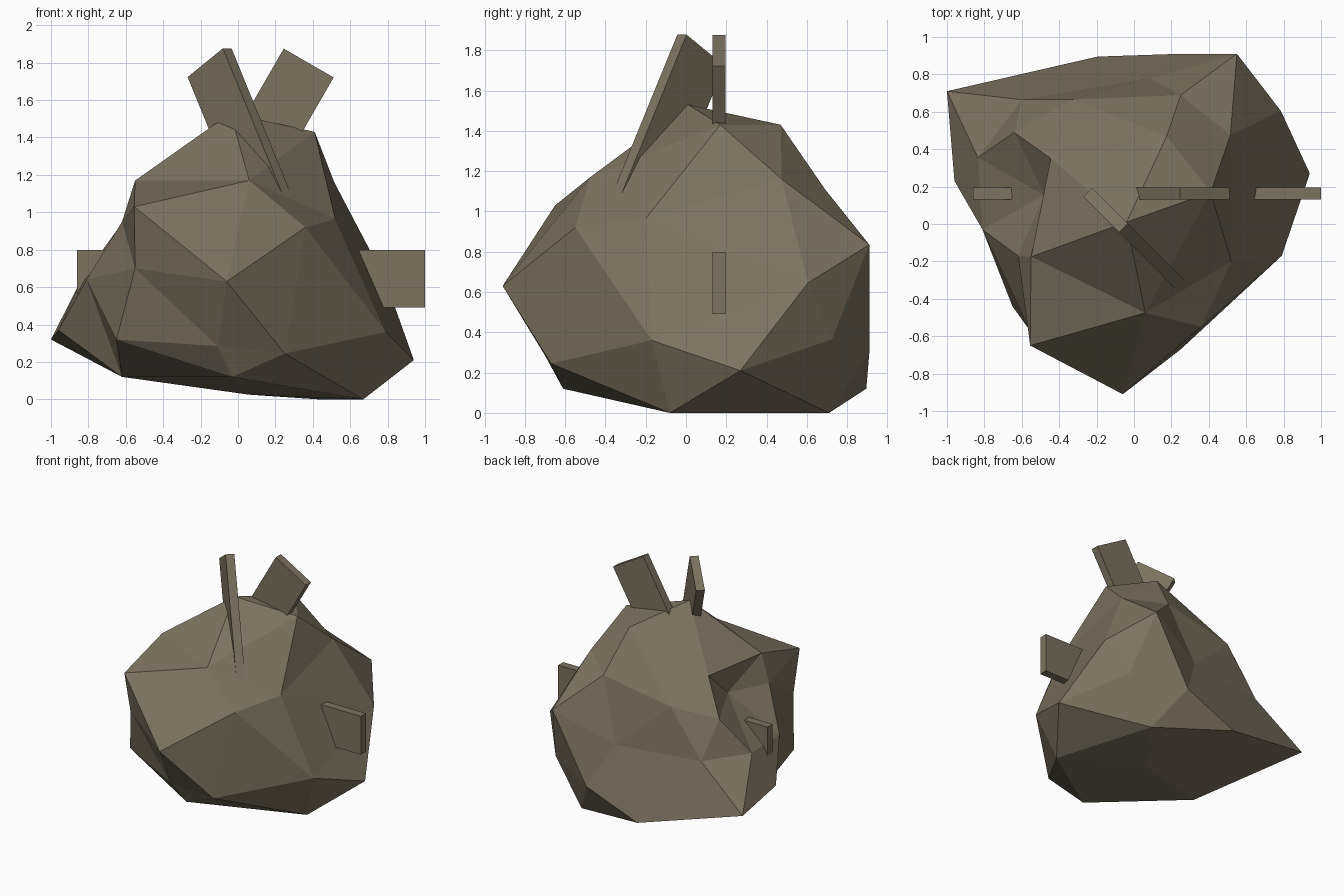
import bpy, bmesh, math
from mathutils import Vector, Matrix

if "Cube" in bpy.data.objects:
    bpy.data.objects.remove(bpy.data.objects["Cube"])

mat = bpy.data.materials.new("grey_brown")
mat.diffuse_color = (0.2, 0.168, 0.117, 1)
mat.use_nodes = True
mat.node_tree.nodes["Principled BSDF"].inputs["Base Color"].default_value = mat.diffuse_color


def finish(name, bm):
    bmesh.ops.recalc_face_normals(bm, faces=bm.faces)
    me = bpy.data.meshes.new(name)
    bm.to_mesh(me)
    bm.free()
    me.materials.append(mat)
    ob = bpy.data.objects.new(name, me)
    bpy.context.collection.objects.link(ob)
    return ob


# Rock: irregular lump, skinned by the hull of its corner directions
corners = [
    # left side and dent
    (-1, .71, .32), (-.96, .23, .37), (-.65, -.44, .32), (-.81, -.03, .64), (-.62, -.17, .95),
    (-.835, .355, .645), (-.64, .49, .915), (-.48, .155, .96), (-.445, .35, 1.16), (-.55, -.175, 1.17),
    # front
    (-.555, -.65, 1.03), (-.55, -.58, .7), (-.06, -.91, .63), (.36, -.55, .92), (.06, -.475, 1.17),
    (.25, -.67, .245), (-.11, -.7, .285),
    # top
    (-.04, .01, 1.53), (.41, .17, 1.43), (.175, .47, 1.43),
    # right
    (.52, -.2, .965), (.515, .475, 1.16), (.79, -.17, .36), (.94, .27, .21), (.785, .605, .645),
    # back
    (.55, .91, .835), (.65, .725, .365), (.25, .91, .3), (.25, .69, 1.11), (.08, .78, .63),
    (-.6, .665, .635), (-.33, .665, 1.0), (-.195, .895, .12),
    # underside
    (.43, .71, 0), (.67, -.08, 0), (.06, .2, .025), (-.03, -.61, .12), (-.62, -.06, .12),
]
centre = Vector((0, .1, .62))
bm = bmesh.new()
home = {}
for c in corners:
    v = bm.verts.new((Vector(c) - centre).normalized())
    home[v] = Vector(c)
bmesh.ops.convex_hull(bm, input=bm.verts[:])
bmesh.ops.triangulate(bm, faces=bm.faces[:])
for v, p in home.items():
    if v.is_valid:
        v.co = p
finish("rock", bm)


# Planks: flat boards stuck into the rock
def plank(name, top, length, tilt, turn, width=.308, thick=.065):
    bm = bmesh.new()
    bmesh.ops.create_cube(bm, size=1, matrix=Matrix.Translation((0, 0, -length / 2))
                          @ Matrix.Diagonal((width, thick, length, 1)))
    bm.transform(Matrix.Translation(top) @ Matrix.Rotation(math.radians(turn), 4, 'Z')
                 @ Matrix.Rotation(math.radians(tilt), 4, 'Y'))
    finish(name, bm)


plank("ear_plank_right", (.378, .163, 1.798), .8, 30, 0)
plank("ear_plank_left", (-.152, .074, 1.8), 1.1, -30, -45)
plank("cross_plank", (1.0, .163, .645), 1.86, 90, 0)
